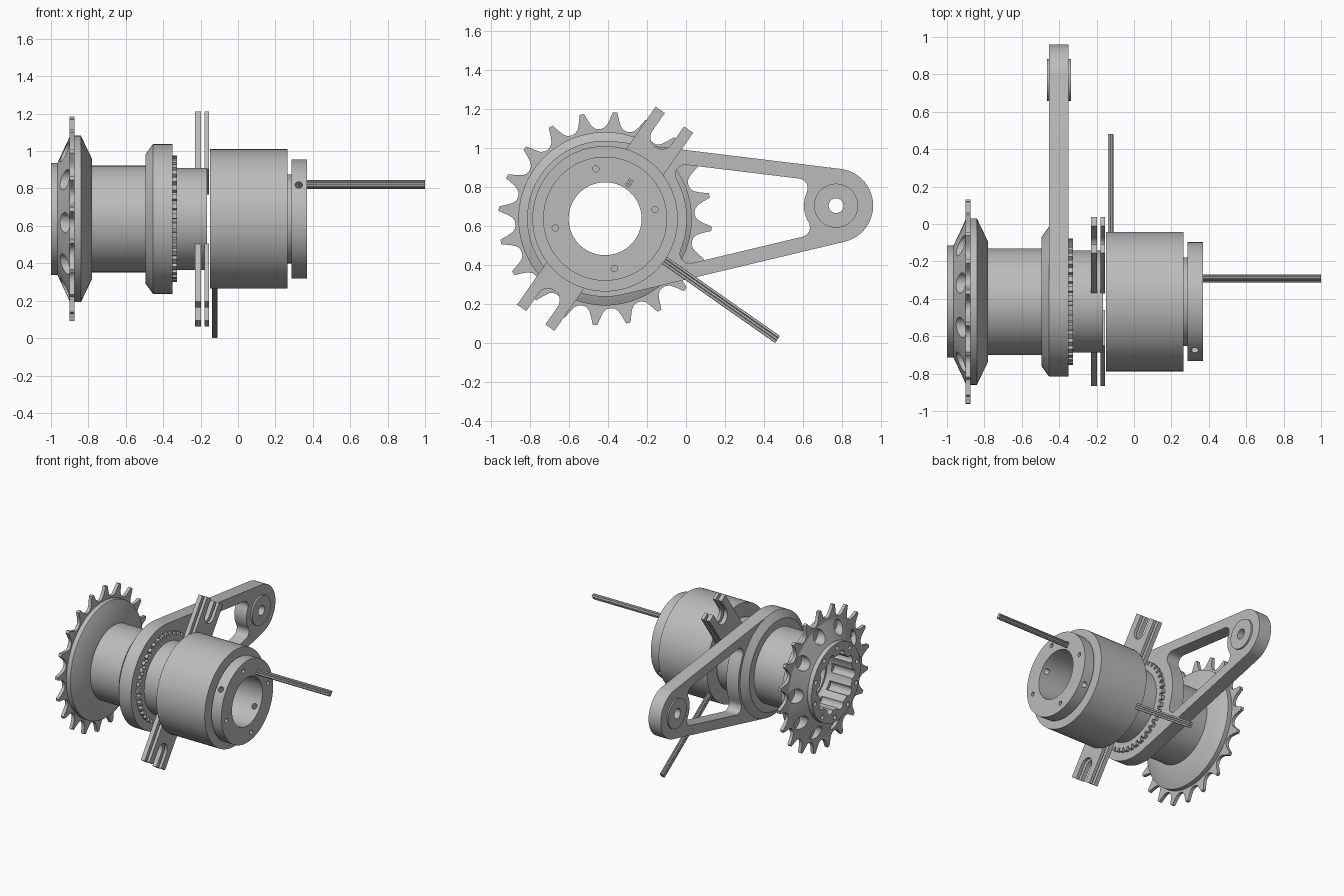
import bpy, bmesh
from math import sin, cos, acos, asin, atan2, radians, hypot, pi
from mathutils import Vector

cube = bpy.data.objects.get("Cube")
if cube:
    bpy.data.objects.remove(cube)

GREY = (0.5, 0.5, 0.5, 1)
steel = bpy.data.materials.new("plain_grey")
steel.use_nodes = True
steel.diffuse_color = GREY
steel.node_tree.nodes["Principled BSDF"].inputs["Base Color"].default_value = GREY

AXIS = Vector((0, -0.415, 0.637))   # main shaft runs along x through here
BORE = 0.187


def finish(name, bm):
    bmesh.ops.recalc_face_normals(bm, faces=bm.faces)
    mesh = bpy.data.meshes.new(name)
    bm.to_mesh(mesh)
    bm.free()
    mesh.materials.append(steel)
    ob = bpy.data.objects.new(name, mesh)
    ob.location = AXIS
    bpy.context.collection.objects.link(ob)
    smooth(ob)
    return ob


def smooth(ob):
    bpy.ops.object.select_all(action='DESELECT')
    ob.select_set(True)
    bpy.context.view_layer.objects.active = ob
    bpy.ops.object.shade_smooth_by_angle(angle=radians(30))


def polar(r, a, x=0.0):
    return Vector((x, r * cos(a), r * sin(a)))


def circle(r, n=64, c=(0, 0)):
    return [(c[0] + r * cos(2 * pi * i / n), c[1] + r * sin(2 * pi * i / n)) for i in range(n)]


def arc(c, r, a, b, n=12):
    return [(c[0] + r * cos(a + (b - a) * i / n), c[1] + r * sin(a + (b - a) * i / n))
            for i in range(n + 1)]


def lathe(name, profile, n=96):
    """Spin a closed (x, radius) section round the shaft."""
    bm = bmesh.new()
    rings = [[bm.verts.new(polar(r, 2 * pi * i / n, x)) for i in range(n)] for x, r in profile]
    for a, b in zip(rings, rings[1:] + rings[:1]):
        for i in range(n):
            j = (i + 1) % n
            bm.faces.new((a[i], a[j], b[j], b[i]))
    return finish(name, bm)


def plate(name, x0, x1, *loops):
    """Flat plate from an outline in (y, z) plus hole outlines."""
    bm = bmesh.new()
    edges = []
    for loop in loops:
        vs = [bm.verts.new((x0, y, z)) for y, z in loop]
        edges += [bm.edges.new((v, w)) for v, w in zip(vs, vs[1:] + vs[:1])]
    bmesh.ops.triangle_fill(bm, edges=edges, use_beauty=True, use_dissolve=False)
    out = bmesh.ops.extrude_face_region(bm, geom=bm.faces[:], use_keep_orig=True)
    top = [g for g in out["geom"] if isinstance(g, bmesh.types.BMVert)]
    bmesh.ops.translate(bm, verts=top, vec=(x1 - x0, 0, 0))
    return finish(name, bm)


def rods(name, items, n=24):
    """Straight cylinders given as (start, end, radius)."""
    bm = bmesh.new()
    for p, q, r in items:
        d = q - p
        m = d.to_track_quat('Z', 'Y').to_matrix().to_4x4()
        m.translation = (p + q) / 2
        bmesh.ops.create_cone(bm, cap_ends=True, segments=n, radius1=r, radius2=r,
                              depth=d.length, matrix=m)
    return finish(name, bm)


def cut(ob, items):
    tool = rods("cutter", items)
    tool.hide_render = True
    mod = ob.modifiers.new("holes", 'BOOLEAN')
    mod.operation, mod.object, mod.solver = 'DIFFERENCE', tool, 'EXACT'
    bpy.context.view_layer.objects.active = ob
    bpy.ops.object.modifier_apply(modifier=mod.name)
    bpy.data.objects.remove(tool)
    smooth(ob)


def axial(r, deg, x0, x1, radius):
    a = radians(deg)
    return polar(r, a, x0), polar(r, a, x1), radius


# Sprocket hub: conical face, flange, lightening holes, splined bore
hub = lathe("sprocket_hub", [(-1, 0.205), (-1, 0.3), (-0.965, 0.3), (-0.9, 0.44), (-0.875, 0.445),
                             (-0.84, 0.445), (-0.78, 0.32), (-0.78, 0.205)])
cut(hub, [axial(0.385, 3 + 36 * k, -1.1, -0.875, 0.055) for k in range(10)])
cut(hub, [axial(0.265, 21 + 36 * k, -1.1, -0.95, 0.017) for k in range(10)])
cut(hub, [axial(0.2, 3 + 36 * k, -1.1, -0.82, 0.035) for k in range(10)])

# Sprocket tooth ring
half = [(1.2, 0.548), (3, 0.503), (4.5, 0.478), (6.5, 0.464)]
tooth = [(-a, r) for a, r in reversed(half)] + half + [(9, 0.46)]
outline = [(r * cos(radians(t)), r * sin(radians(t)))
           for k in range(20) for a, r in tooth for t in [84.6 + 18 * k + a]]
plate("sprocket_teeth", -0.9, -0.875, outline, circle(0.435))

# Main tube
lathe("carrier_tube", [(-0.78, BORE), (-0.78, 0.285), (-0.48, 0.285), (-0.34, 0.285), (-0.34, 0.273),
                       (-0.165, 0.273), (-0.165, BORE)])

# Tension arm: hull of two circles with a filleted window
END = (1.185, 0.067)
R, r, WALL, FIL = 0.4, 0.19, 0.075, 0.05
dist, tilt = hypot(*END), atan2(END[1], END[0])
t = acos((R - r) / dist)
arm_outline = arc((0, 0), R, tilt + t, tilt + 2 * pi - t, 64) + arc(END, r, tilt - t, tilt + t, 32)


def window_corner(c, edge_r, circle_r, side, toward):
    """Fillet arc between a straight wall and a round wall."""
    swing = acos((edge_r - WALL - FIL) / (circle_r + FIL))
    a = tilt + side * (t + toward * swing)
    f = (c[0] + (circle_r + FIL) * cos(a), c[1] + (circle_r + FIL) * sin(a))
    start, stop = a + pi, tilt + side * t
    while stop - start > pi:
        stop -= 2 * pi
    while stop - start < -pi:
        stop += 2 * pi
    return a, arc(f, FIL, start, stop, 8)


a_low, low_in = window_corner((0, 0), R, 0.42, -1, -1)
a_top, top_in = window_corner((0, 0), R, 0.42, 1, -1)
b_low, low_out = window_corner(END, r, 0.165, -1, 1)
b_top, top_out = window_corner(END, r, 0.165, 1, 1)
window = (arc((0, 0), 0.42, a_low, a_top)[1:-1] + top_in + top_out[::-1]
          + arc(END, 0.165, b_top, b_low + 2 * pi)[1:-1] + low_out + low_in[::-1])
plate("tension_arm", -0.455, -0.35, arm_outline, circle(0.28), window, circle(0.038, 32, END))
lathe("arm_collar", [(-0.495, 0.28), (-0.495, 0.345), (-0.455, 0.4), (-0.455, 0.28)])
for name, x0, x1 in (("outer", -0.465, -0.455), ("inner", -0.35, -0.337)):
    plate("arm_boss_" + name, x0, x1, circle(0.113, 48, END), circle(0.038, 32, END))

# Notched ring beside the arm
notches = []
for k in range(40):
    for a, rad in ((0, 0.312), (0.35, 0.312), (0.4, 0.338), (0.95, 0.338)):
        s = 2 * pi * (k + a) / 40
        notches.append((rad * cos(s), rad * sin(s)))
plate("notched_ring", -0.352, -0.325, notches, circle(0.27))

# Forked torque brackets: two layers, two opposite ends
fork = ([(0.243, -0.117), (0.62, -0.117), (0.62, -0.06)]
        + arc((0.51, 0), 0.06, -pi / 2, -3 * pi / 2, 16)
        + [(0.62, 0.06), (0.62, 0.117), (0.243, 0.117)])
for side, deg in (("upper", 55), ("lower", 235)):
    ca, sa = cos(radians(deg)), sin(radians(deg))
    shape = [(u * ca - v * sa, u * sa + v * ca) for u, v in fork]
    plate(side + "_fork_left", -0.23, -0.197, shape)
    plate(side + "_fork_right", -0.178, -0.155, shape)

# Housing with neck and end collar
lathe("housing", [(-0.15, BORE), (-0.15, 0.373), (0.265, 0.373), (0.265, 0.237), (0.29, 0.237),
                  (0.29, BORE)])
collar = lathe("end_collar", [(0.285, BORE), (0.285, 0.318), (0.37, 0.318), (0.37, BORE)])
cross = radians(145)
cut(collar, [axial(0.26, 10.5 + 90 * k, 0.335, 0.45, 0.016) for k in range(4)])
cut(collar, [(polar(0.4, cross, 0.325), polar(-0.4, cross, 0.325), 0.021)])


# Wire bundles: one along the shaft, one leaving the housing radially
def bundle(name, p, q, u, v):
    offs = [u * 0.014 * i + v * 0.014 * j for i in (-1, 0, 1) for j in (-0.5, 0.5)]
    rods(name, [(p + o, q + o, 0.0078) for o in offs], 12)


along, across = polar(1, radians(55)), polar(1, radians(145))
bundle("shaft_cable", polar(0.222, radians(56), 0.3), polar(0.222, radians(56), 1.0), along, across)
out = polar(1, radians(325))
bundle("side_cable", out * 0.33 + Vector((-0.125, 0, 0)), out * 1.08 + Vector((-0.125, 0, 0)),
       along, Vector((1, 0, 0)))
